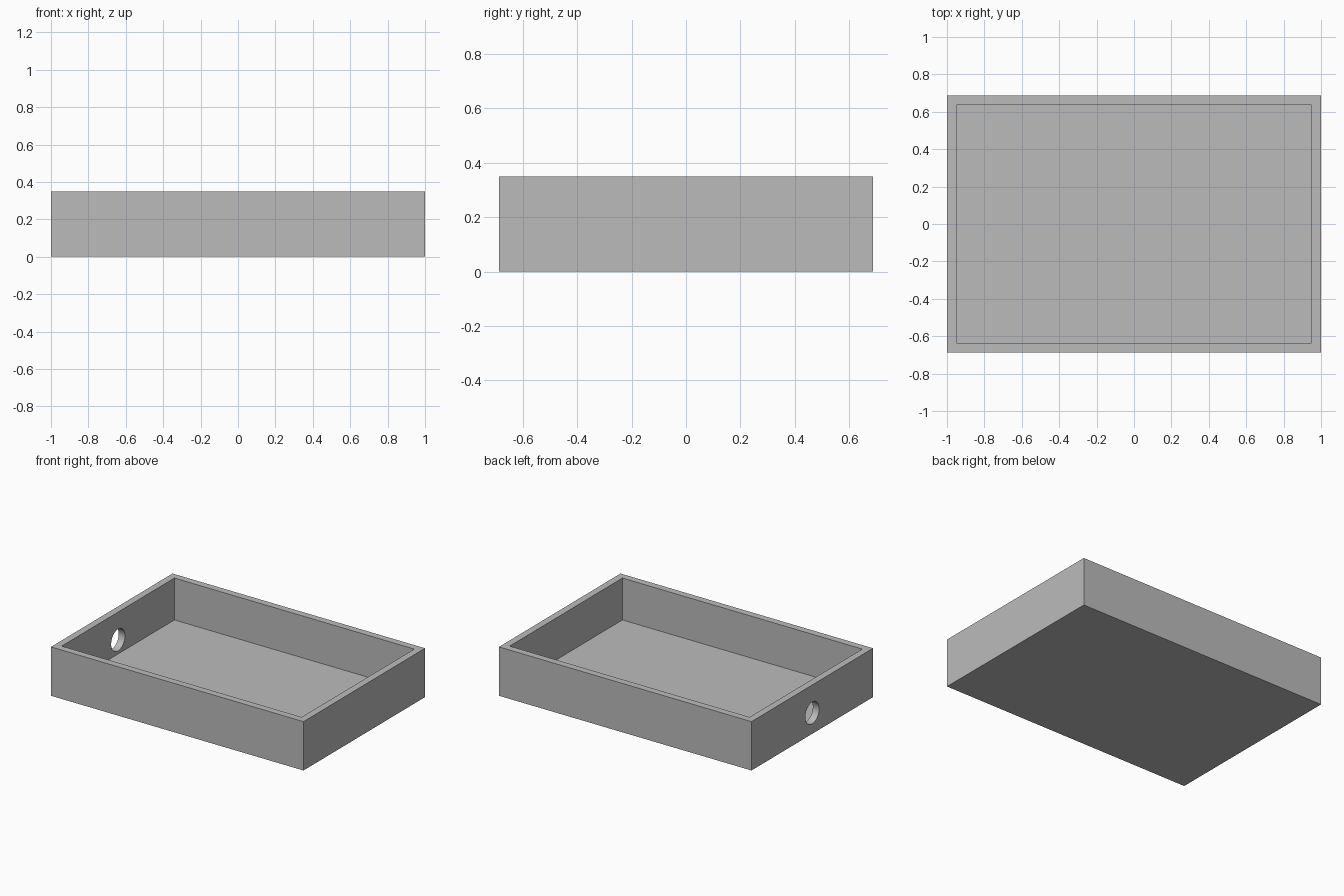
import bpy
from math import pi

cube = bpy.data.objects.get("Cube")
if cube:
    bpy.data.objects.remove(cube, do_unlink=True)

LENGTH, DEPTH, HEIGHT = 2.0, 1.375, 0.35
WALL = 0.05

grey = bpy.data.materials.new("plain grey")
grey.use_nodes = True
colour = (0.5, 0.5, 0.5, 1)
grey.diffuse_color = colour
grey.node_tree.nodes["Principled BSDF"].inputs["Base Color"].default_value = colour


def box(name, size, bottom):
    bpy.ops.mesh.primitive_cube_add(size=1, location=(0, 0, bottom + size[2] / 2))
    obj = bpy.context.object
    obj.name = name
    obj.scale = size
    bpy.ops.object.transform_apply(location=True, scale=True)
    obj.data.materials.append(grey)
    return obj


def cut(target, cutter):
    mod = target.modifiers.new(cutter.name, "BOOLEAN")
    mod.operation = "DIFFERENCE"
    mod.solver = "EXACT"
    mod.object = cutter
    bpy.context.view_layer.objects.active = target
    bpy.ops.object.modifier_apply(modifier=mod.name)
    bpy.data.objects.remove(cutter, do_unlink=True)


# Open tray with even walls and floor
tray = box("tray", (LENGTH, DEPTH, HEIGHT), 0)
cut(tray, box("cavity_cutter", (LENGTH - 2 * WALL, DEPTH - 2 * WALL, HEIGHT), WALL))

# Round cable hole through the middle of one end wall
bpy.ops.mesh.primitive_cylinder_add(vertices=48, radius=0.078, depth=4 * WALL,
                                    location=(-LENGTH / 2, 0, 0.15),
                                    rotation=(0, pi / 2, 0))
hole = bpy.context.object
hole.name = "hole_cutter"
hole.data.materials.append(grey)
cut(tray, hole)

# Smooth bore, crisp box edges
bpy.ops.object.select_all(action="DESELECT")
tray.select_set(True)
bpy.context.view_layer.objects.active = tray
bpy.ops.object.shade_smooth_by_angle()
